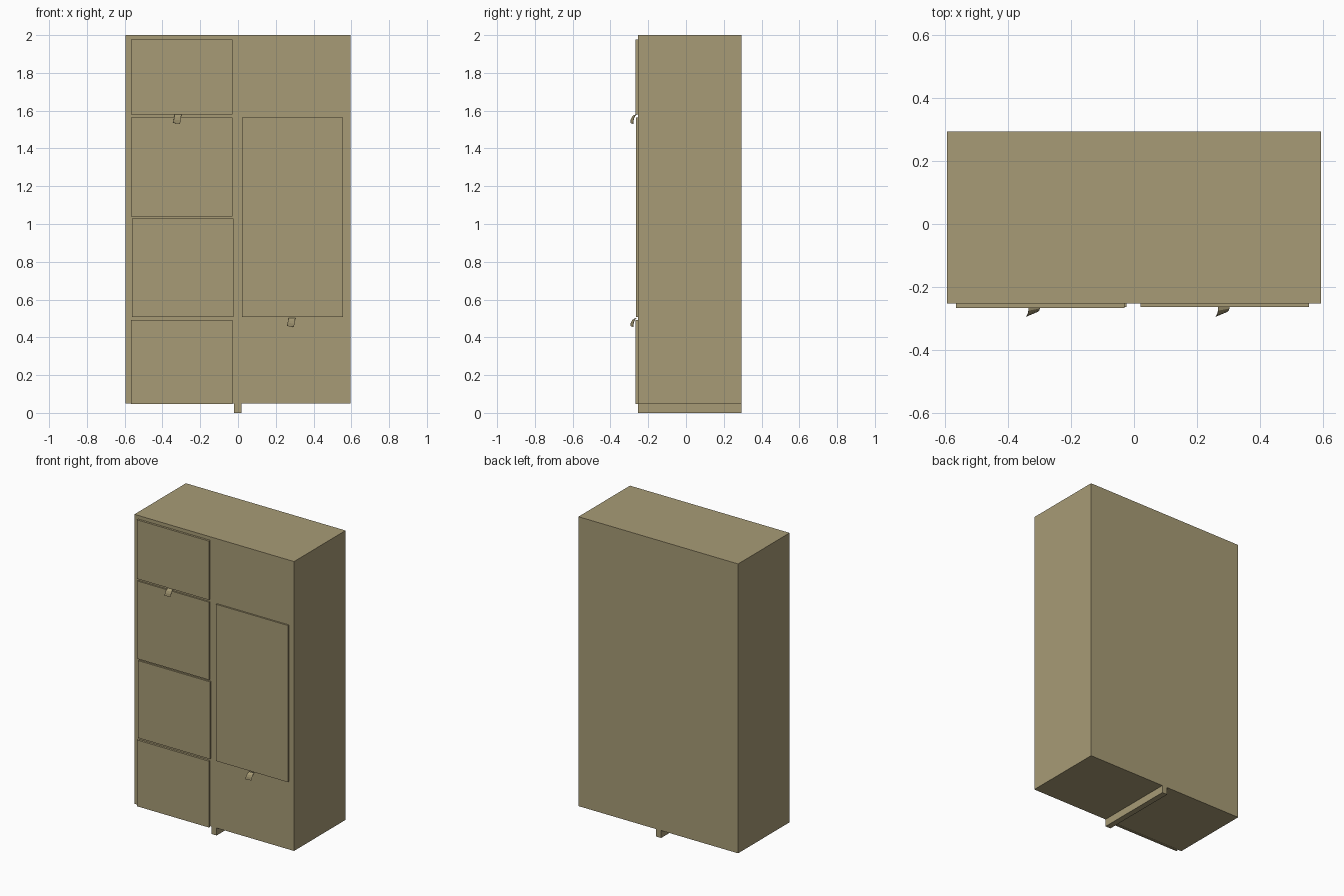
import bpy, bmesh
from math import sin, cos, pi
from mathutils import Vector

cube = bpy.data.objects.get("Cube")
if cube:
    bpy.data.objects.remove(cube, do_unlink=True)

# One flat colour for the whole cabinet
COLOUR = (0.39, 0.33, 0.18, 1)
khaki = bpy.data.materials.new("khaki")
khaki.use_nodes = True
khaki.diffuse_color = COLOUR
khaki.node_tree.nodes["Principled BSDF"].inputs["Base Color"].default_value = COLOUR

BACK, FRONT = 0.295, -0.253


def finish(name, bm):
    mesh = bpy.data.meshes.new(name)
    bm.to_mesh(mesh)
    bm.free()
    mesh.materials.append(khaki)
    obj = bpy.data.objects.new(name, mesh)
    bpy.context.collection.objects.link(obj)
    return obj


def box(name, x, y, z):
    bm = bmesh.new()
    bmesh.ops.create_cube(bm, size=1)
    for v in bm.verts:
        v.co = Vector(r[0] if c < 0 else r[1] for c, r in zip(v.co, (x, y, z)))
    return finish(name, bm)


def handle(name, x, z, height):
    """Curved tab, twisted so that its left lower corner stands out furthest."""
    bm = bmesh.new()
    rows = []
    for i in range(5):
        a = i / 4 * pi / 2
        out, drop = sin(a), 1 - cos(a)
        left = (x - 0.016 - 0.008 * drop, -0.264 - 0.031 * out, z - 0.9 * height * drop)
        right = (x + 0.02 - 0.008 * drop, -0.262 - 0.018 * out, z - height * drop)
        rows.append([bm.verts.new(left), bm.verts.new(right)])
    for a, b in zip(rows, rows[1:]):
        bm.faces.new((a[0], b[0], b[1], a[1]))
    obj = finish(name, bm)
    solid = obj.modifiers.new("thickness", "SOLIDIFY")
    solid.thickness = 0.002
    return obj


# Carcass and the narrow central foot rail
box("cabinet_body", (-0.595, 0.595), (FRONT, BACK), (0.05, 2))
box("foot_rail", (-0.021, 0.018), (FRONT, BACK), (0, 0.05))

# Front panels
panels = [
    ("top_panel", -0.566, 1.579, 1.976, -0.267),
    ("upper_panel", -0.566, 1.039, 1.563, -0.264),
    ("lower_panel", -0.560, 0.507, 1.028, -0.264),
    ("bottom_panel", -0.566, 0.046, 0.493, -0.267),
    ("door_panel", 0.021, 0.507, 1.563, -0.264),
]
for name, x, low, high, y in panels:
    box(name, (x, x + 0.536), (y, FRONT), (low, high))

# Handles
handle("upper_handle", -0.319, 1.58, 0.05)
handle("door_handle", 0.284, 0.502, 0.047)
